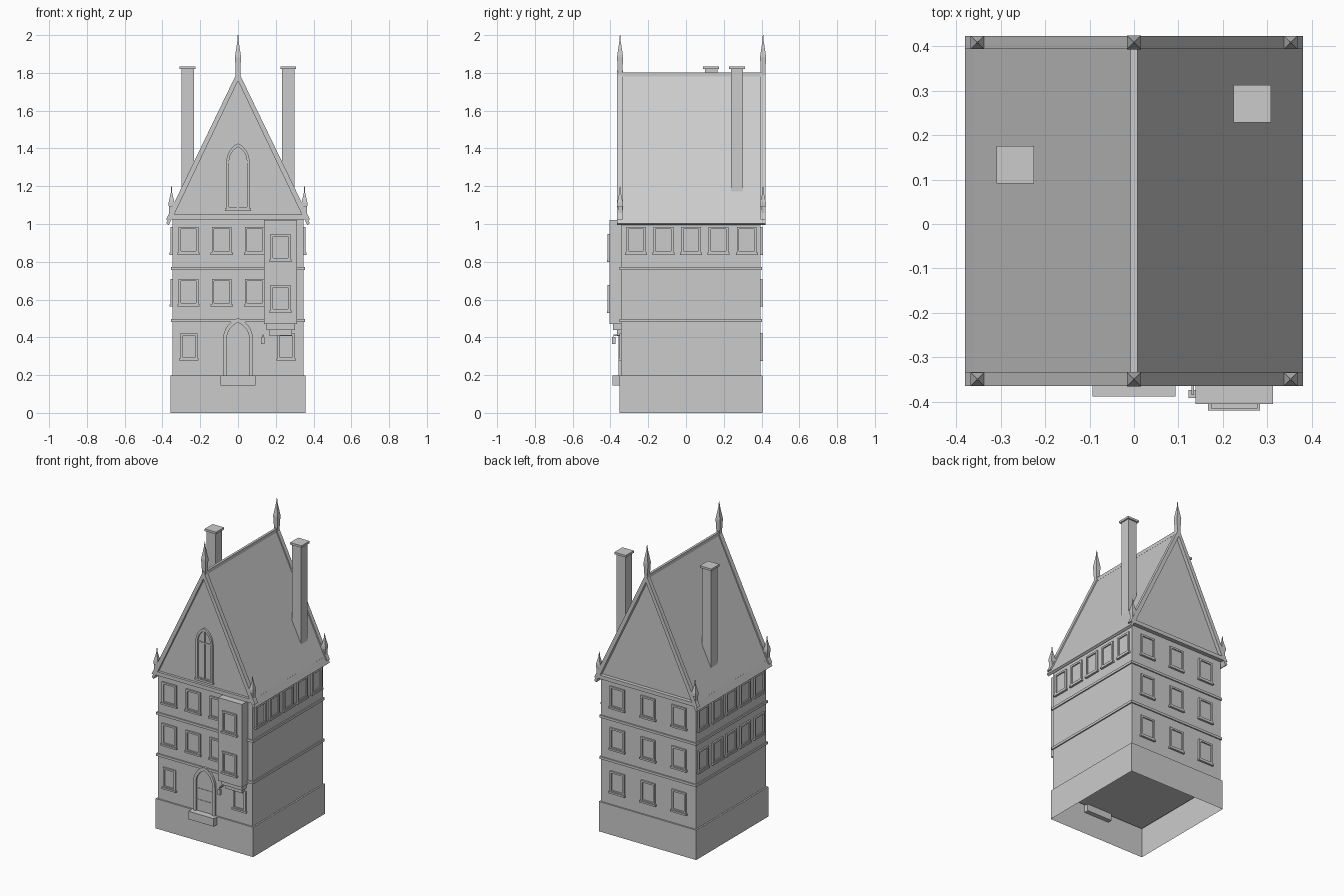
import bpy, bmesh, math
from mathutils import Matrix, Vector

if "Cube" in bpy.data.objects:
    bpy.data.objects.remove(bpy.data.objects["Cube"])

FRONT, BACK, SIDE = -0.343, 0.394, 0.348
ROOF_F, ROOF_B = -0.364, 0.422


def finish(name, bm, mat=None):
    bmesh.ops.recalc_face_normals(bm, faces=bm.faces)
    if mat:
        bm.transform(mat)
    me = bpy.data.meshes.new(name)
    bm.to_mesh(me)
    bm.free()
    ob = bpy.data.objects.new(name, me)
    bpy.context.collection.objects.link(ob)
    return ob


def add_box(bm, x0, x1, y0, y1, z0, z1):
    m = Matrix.Translation(((x0 + x1) / 2, (y0 + y1) / 2, (z0 + z1) / 2))
    s = Matrix.Diagonal((x1 - x0, y1 - y0, z1 - z0, 1))
    bmesh.ops.create_cube(bm, size=1, matrix=m @ s)


def box(name, *b):
    bm = bmesh.new()
    add_box(bm, *b)
    return finish(name, bm)


def add_prism(bm, pts, y0, y1):
    a = [bm.verts.new((x, y0, z)) for x, z in pts]
    b = [bm.verts.new((x, y1, z)) for x, z in pts]
    bm.faces.new(a)
    bm.faces.new(b)
    for i in range(len(a)):
        j = (i + 1) % len(a)
        bm.faces.new((a[i], a[j], b[j], b[i]))


def add_ring(bm, outer, inner, y0, y1):
    loops = [[bm.verts.new((x, y, z)) for x, z in p]
             for p, y in ((outer, y0), (outer, y1), (inner, y1), (inner, y0))]
    n = len(outer)
    for k in range(4):
        p, q = loops[k], loops[(k + 1) % 4]
        for i in range(n):
            j = (i + 1) % n
            bm.faces.new((p[i], p[j], q[j], q[i]))


def rect(w, h):
    return [(-w, -h), (w, -h), (w, h), (-w, h)]


def arch(w, z0, zs, zt, n=8):
    # pointed arch outline
    h = zt - zs
    r = (w * w + h * h) / (2 * w)
    end = math.asin(h / r)
    right = [(w - r + r * math.cos(end * i / n), zs + r * math.sin(end * i / n)) for i in range(n)]
    return [(-w, z0), (w, z0)] + right + [(0, zt)] + [(-x, z) for x, z in reversed(right)]


def window(name, loc, angle=0, w=0.105, h=0.14):
    bm = bmesh.new()
    w, h = w / 2, h / 2
    add_ring(bm, rect(w, h), rect(w - 0.012, h - 0.012), -0.01, 0.004)
    add_prism(bm, rect(w - 0.012, h - 0.012), -0.002, 0.004)
    add_box(bm, -w - 0.006, w + 0.006, -0.014, 0.004, -h - 0.008, -h + 0.004)
    return finish(name, bm, Matrix.Translation(loc) @ Matrix.Rotation(math.radians(angle), 4, 'Z'))


def finial(name, x, y, rings):
    # square spire from (height, half width) rings
    bm = bmesh.new()
    prev = None
    for z, r in rings:
        cur = [bm.verts.new((x + sx * r, y + sy * r, z)) for sx, sy in ((-1, -1), (1, -1), (1, 1), (-1, 1))]
        if prev:
            for i in range(4):
                j = (i + 1) % 4
                bm.faces.new((prev[i], prev[j], cur[j], cur[i]))
        else:
            bm.faces.new(cur)
        prev = cur
    bm.faces.new(prev)
    return finish(name, bm)


# Open-bottomed plinth, walls, string courses
bm = bmesh.new()
add_box(bm, -0.358, 0.358, -0.353, 0.404, 0, 0.198)
bm.faces.ensure_lookup_table()
low = [f for f in bm.faces if f.calc_center_median().z < 0.01]
bmesh.ops.delete(bm, geom=low, context='FACES_ONLY')
finish("plinth", bm)
box("walls", -SIDE, SIDE, FRONT, BACK, 0.19, 1.03)
for z in (0.49, 0.765):
    box("string_course", -SIDE - 0.008, SIDE + 0.008, FRONT - 0.008, BACK + 0.008, z - 0.008, z + 0.008)

# Roof body, ridge cap, eave boards
bm = bmesh.new()
add_prism(bm, [(-0.37, 1.025), (0.37, 1.025), (0, 1.795)], FRONT - 0.004, BACK + 0.004)
finish("roof", bm)
box("ridge_cap", -0.008, 0.008, ROOF_F, ROOF_B, 1.78, 1.803)
for s in (-1, 1):
    bm = bmesh.new()
    add_prism(bm, [(s * x, z) for x, z in ((0.346, 1.04), (0.360, 1.048), (0.380, 1.003), (0.366, 0.995))],
              ROOF_F, ROOF_B)
    finish("eave_board", bm)

# Gable copings and base beams
for y0, y1 in ((ROOF_F, -0.333), (0.394, ROOF_B)):
    bm = bmesh.new()
    add_ring(bm, [(-0.38, 1.025), (0.38, 1.025), (0, 1.812)],
             [(-0.338, 1.05), (0.338, 1.05), (0, 1.758)], y0, y1)
    finish("gable_coping", bm)

# Ridge and corner finials
for y in (-0.349, 0.408):
    finial("ridge_finial", 0, y, [(1.76, 0.012), (1.80, 0.012), (1.885, 0.016), (1.965, 0.004),
                                  (1.97, 0.003), (2.0, 0.0015)])
    for x in (-0.352, 0.352):
        finial("corner_finial", x, y, [(1.03, 0.012), (1.09, 0.012), (1.095, 0.015), (1.115, 0.015),
                                       (1.165, 0.004), (1.17, 0.003), (1.198, 0.0015)])

# Chimneys
for x, y in ((-0.267, 0.133), (0.266, 0.270)):
    box("chimney", x - 0.033, x + 0.033, y - 0.033, y + 0.033, 1.15, 1.822)
    box("chimney_cap", x - 0.042, x + 0.042, y - 0.042, y + 0.042, 1.82, 1.834)

# Front, back and side windows
for z in (0.915, 0.64):
    for x in (-0.262, -0.086, 0.089):
        window("front_window", (x, FRONT, z))
    for y in (-0.265, -0.12, 0.027, 0.172, 0.322):
        window("left_window", (-SIDE, y, z), -90)
        if z > 0.8:
            window("right_window", (SIDE, y, z), 90)
for x in (-0.26, 0.255):
    window("ground_window", (x, FRONT, 0.352), w=0.092, h=0.135)
for z in (0.915, 0.64, 0.352):
    for x in (-0.227, 0, 0.227):
        window("back_window", (x, BACK, z), 180)

# Projecting bay with stepped corbels
box("bay", 0.138, 0.312, -0.405, FRONT + 0.01, 0.47, 1.022)
box("bay_corbel_upper", 0.15, 0.302, -0.387, FRONT + 0.01, 0.44, 0.47)
box("bay_corbel_lower", 0.165, 0.287, -0.366, FRONT + 0.01, 0.41, 0.44)
for z in (0.877, 0.607):
    window("bay_window", (0.225, -0.405, z))

# Arched door with panel rails and step
bm = bmesh.new()
add_ring(bm, arch(0.079, 0.19, 0.39, 0.502), arch(0.06, 0.19, 0.39, 0.478), FRONT - 0.014, FRONT + 0.004)
finish("door_frame", bm)
bm = bmesh.new()
add_prism(bm, arch(0.06, 0.19, 0.39, 0.478), FRONT - 0.002, FRONT + 0.004)
for z in (0.27, 0.345):
    add_box(bm, -0.06, 0.06, FRONT - 0.005, FRONT, z - 0.004, z + 0.004)
finish("door", bm)
box("door_step", -0.093, 0.093, -0.388, FRONT + 0.02, 0.145, 0.198)

# Arched gable window
G = FRONT - 0.004
bm = bmesh.new()
add_ring(bm, arch(0.061, 1.08, 1.33, 1.427), arch(0.047, 1.09, 1.33, 1.408), G - 0.012, G + 0.004)
add_prism(bm, arch(0.047, 1.09, 1.33, 1.408), G - 0.002, G + 0.004)
add_box(bm, -0.004, 0.004, G - 0.008, G, 1.09, 1.405)
add_box(bm, -0.047, 0.047, G - 0.008, G, 1.322, 1.33)
add_box(bm, -0.068, 0.068, G - 0.015, G + 0.004, 1.07, 1.083)
finish("gable_window", bm)

# Wall lantern by the door
box("lantern_bracket", 0.129, 0.135, -0.384, FRONT, 0.408, 0.416)
box("lantern", 0.123, 0.141, -0.391, -0.373, 0.366, 0.402)
box("lantern_rod", 0.130, 0.134, -0.384, -0.380, 0.40, 0.41)
